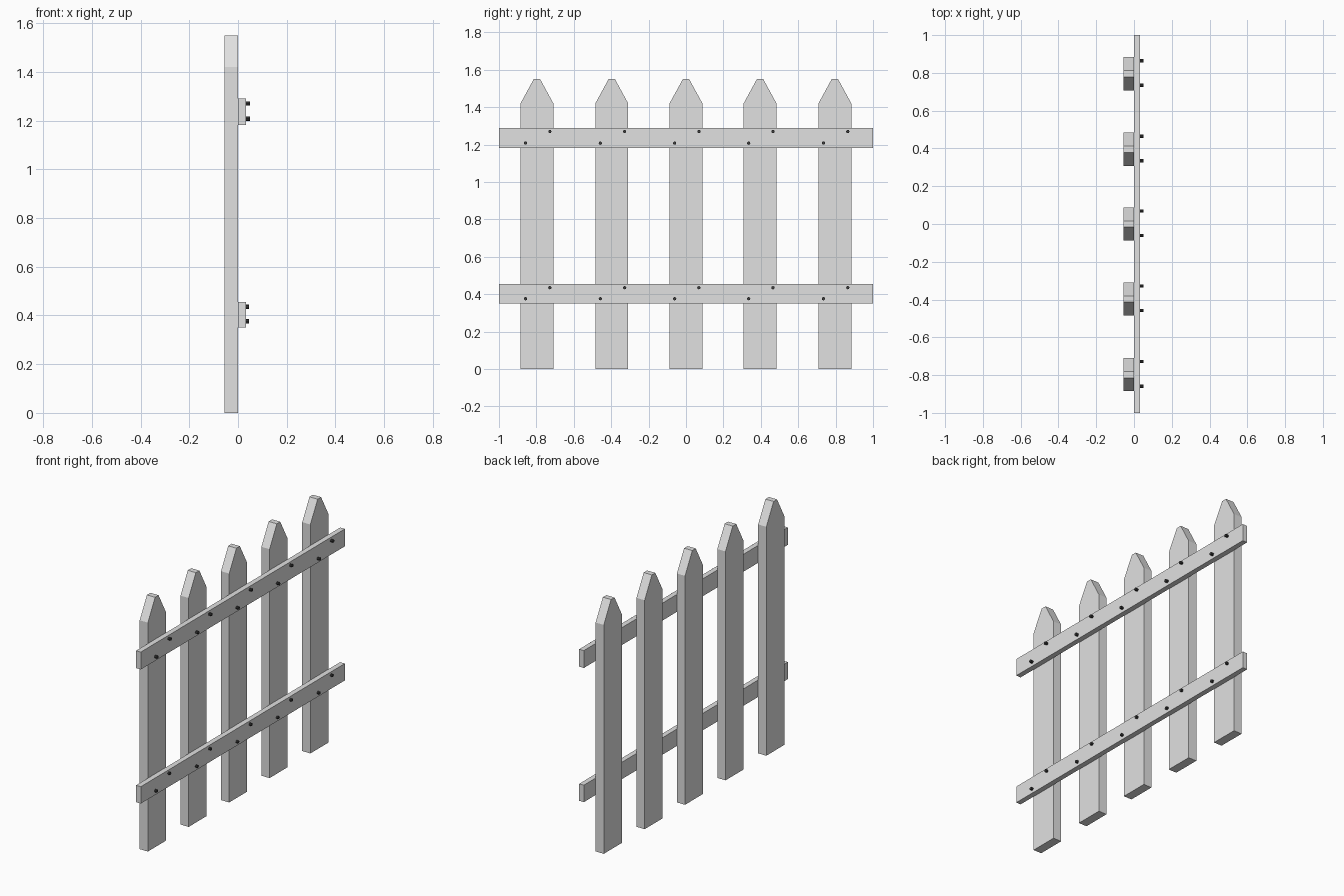
import bpy
import bmesh
from math import pi
from mathutils import Matrix

cube = bpy.data.objects.get("Cube")
if cube:
    bpy.data.objects.remove(cube, do_unlink=True)


def make_material(name, grey):
    mat = bpy.data.materials.new(name)
    mat.use_nodes = True
    colour = (grey, grey, grey, 1)
    mat.diffuse_color = colour
    mat.node_tree.nodes["Principled BSDF"].inputs["Base Color"].default_value = colour
    return mat


wood = make_material("pale_grey_wood", 0.75)
metal = make_material("dark_metal", 0.045)


def finish(bm, name, mat):
    bmesh.ops.recalc_face_normals(bm, faces=bm.faces[:])
    mesh = bpy.data.meshes.new(name)
    bm.to_mesh(mesh)
    bm.free()
    mesh.materials.append(mat)
    obj = bpy.data.objects.new(name, mesh)
    bpy.context.collection.objects.link(obj)
    return obj


def extruded(name, outline, x0, x1, mat):
    """Extrude a (y, z) outline along x."""
    bm = bmesh.new()
    face = bm.faces.new([bm.verts.new((x0, y, z)) for y, z in outline])
    moved = bmesh.ops.extrude_face_region(bm, geom=[face])["geom"]
    verts = [v for v in moved if isinstance(v, bmesh.types.BMVert)]
    bmesh.ops.translate(bm, verts=verts, vec=(x1 - x0, 0, 0))
    return finish(bm, name, mat)


def nail(name, y, z, x0, x1):
    bm = bmesh.new()
    place = Matrix.Translation(((x0 + x1) / 2, y, z)) @ Matrix.Rotation(pi / 2, 4, "Y")
    bmesh.ops.create_cone(bm, cap_ends=True, segments=8, radius1=0.009,
                          radius2=0.009, depth=x1 - x0, matrix=place)
    return finish(bm, name, metal)


# Pickets with clipped points
HALF, TIP = 0.088, 0.017
centres = [-0.797, -0.397, 0.0, 0.396, 0.796]
for i, c in enumerate(centres, 1):
    outline = [(c - HALF, 0), (c + HALF, 0), (c + HALF, 1.42),
               (c + TIP, 1.55), (c - TIP, 1.55), (c - HALF, 1.42)]
    extruded(f"picket_{i}", outline, -0.055, 0.001, wood)

# Rails, each with a diagonal pair of nails per picket
for label, low, high, nail_end in (("lower", 0.35, 0.455, 0.046),
                                   ("upper", 1.182, 1.29, 0.05)):
    extruded(f"{label}_rail", [(-1, low), (1, low), (1, high), (-1, high)],
             0.001, 0.033, wood)
    for i, c in enumerate(centres, 1):
        nail(f"{label}_rail_nail_{i}a", c - 0.061, low + 0.026, 0.03, nail_end)
        nail(f"{label}_rail_nail_{i}b", c + 0.069, high - 0.02, 0.03, nail_end)
